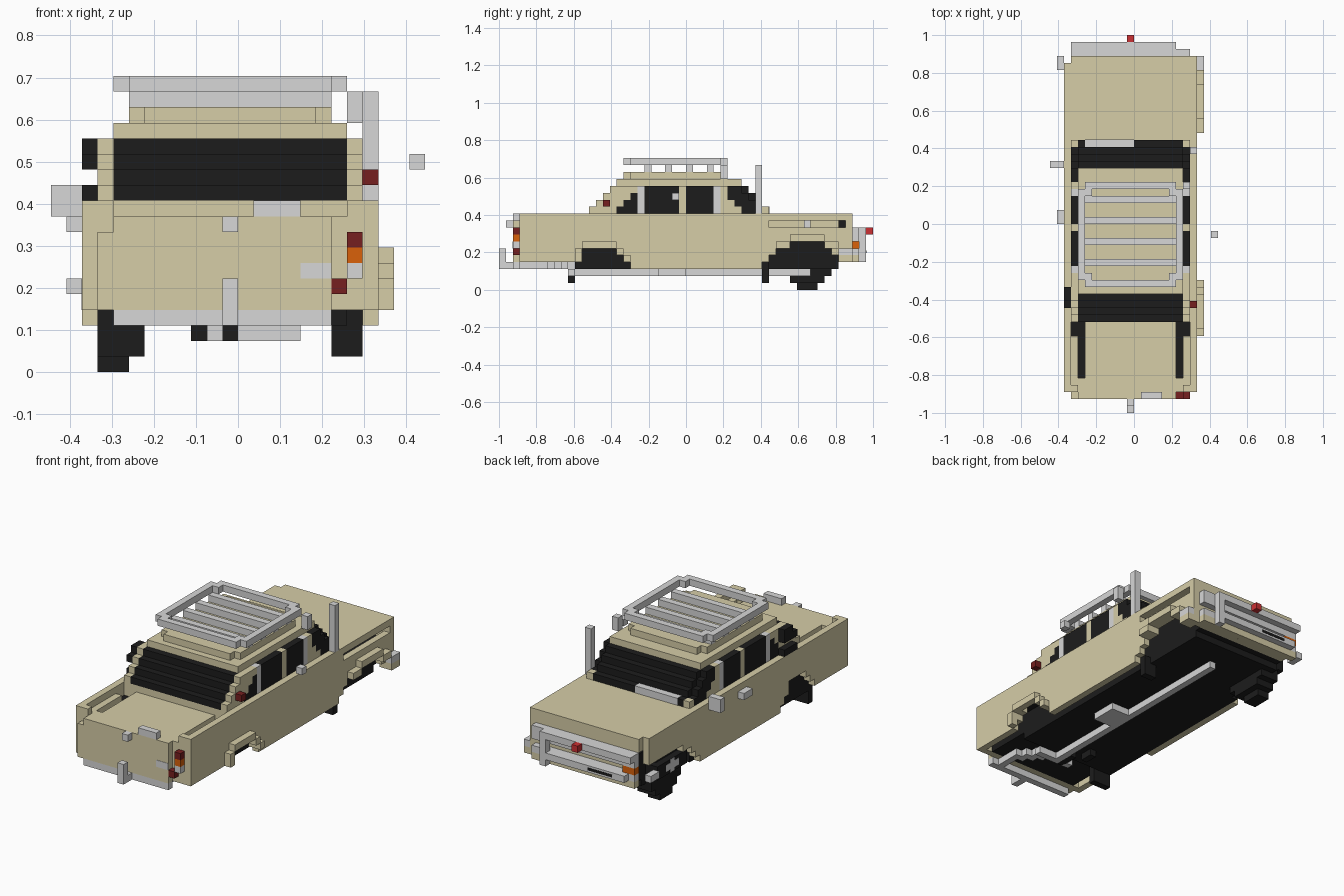
import bpy, bmesh

cube = bpy.data.objects.get("Cube")
if cube:
    bpy.data.objects.remove(cube)

U = 1 / 27  # one block


def material(name, r, g, b):
    m = bpy.data.materials.new(name)
    m.use_nodes = True
    m.diffuse_color = (r, g, b, 1)
    m.node_tree.nodes["Principled BSDF"].inputs["Base Color"].default_value = (r, g, b, 1)
    return m


TAN = material("sand paint", .67, .61, .39)
GREY = material("light grey metal", .68, .68, .68)
DARK = material("black glass and rubber", .012, .012, .012)
RED = material("dark red lamp", .18, .014, .014)
BRIGHT = material("bright red badge", .6, .03, .033)
ORANGE = material("orange lamp", .7, .12, .003)


def part(name, mat, *boxes):
    """Blocks given as x0, x1, y0, y1, z0, z1 in block units."""
    bm = bmesh.new()
    for x0, x1, y0, y1, z0, z1 in boxes:
        vs = bmesh.ops.create_cube(bm, size=U)["verts"]
        bmesh.ops.scale(bm, verts=vs, vec=(x1 - x0, y1 - y0, z1 - z0))
        bmesh.ops.translate(bm, verts=vs, vec=(U * (x0 + x1) / 2, U * (y0 + y1) / 2, U * (z0 + z1) / 2))
    me = bpy.data.meshes.new(name)
    bm.to_mesh(me)
    bm.free()
    me.materials.append(mat)
    ob = bpy.data.objects.new(name, me)
    bpy.context.collection.objects.link(ob)
    return ob


# Wheel opening rows: height -> (rear start, rear end, front start, front end)
arches = {3: (-16, -8, 11, 22), 4: (-16, -9, 12, 22), 5: (-15, -10, 13, 21), 6: (-14, -10, 15, 20)}


def side_panel(name, x, is_left):
    if is_left:  # slot under the hood edge
        rows = [(x, x + 1, -24, 24, 7, 9), (x, x + 1, -24, 12, 9, 11),
                (x, x + 1, 12, 24, 10, 11), (x, x + 1, 23, 24, 9, 10)]
    else:
        rows = [(x, x + 1, -24, 23, 7, 11)]
    for z, (a, b, c, d) in arches.items():
        if z > 3:
            rows.append((x, x + 1, -24, a, z, z + 1))
        rows.append((x, x + 1, b, c, z, z + 1))
        if z > 3 and is_left:
            rows.append((x, x + 1, d, 24, z, z + 1))
    part(name, TAN, *rows)


# Body shell
side_panel("left_side_panel", 8, True)
side_panel("right_side_panel", -10, False)
part("hood", TAN, (-9, 8, 12, 24, 10, 11), (-9, 8, 23, 24, 9, 10))
part("trunk_lid", TAN, (-7, 6, -25, -14, 9, 10), (-8, 7, -24, -22, 9, 10), (-8, -7, -25, -24, 9, 10))
part("tail_panel", TAN, (-9, 8, -24, -23, 4, 9), (-9, 6, -25, -24, 4, 9))
part("trunk_gutter", TAN, (-9, -8, -24, -16, 9, 10), (7, 8, -24, -16, 9, 10))
part("tail_corners", TAN, (-9, -8, -24, -23, 10, 11), (7, 8, -24, -23, 10, 11))
part("body_core", DARK, (-8, 7, -23, 23, 4, 8), (-8, 7, -22, -14, 8, 8.9),
     (-9, -8, -16, 12, 3, 9), (7, 8, -16, 12, 7, 9))
part("floor_pan", DARK, (-8, 7, -16, 22, 3, 4))
part("cowl", DARK, (-9, 8, -13, 12, 9, 11))
part("rear_cowl", TAN, (-9, 8, -14, -13, 9, 11))

# Wheel arch flares on the left
part("front_flare", TAN, (9, 10, 15, 20, 7, 8), (9, 10, 13, 15, 6, 7), (9, 10, 20, 22, 6, 7),
     (9, 10, 22, 24, 4, 5))
part("rear_flare", TAN, (9, 10, -15, -10, 6, 7), (9, 10, -16, -15, 4, 6),
     (9, 10, -10, -9, 5, 6), (9, 10, -9, -8, 4, 5))

# Stepped windows, pillars and cabin sides
for n, x in (("left", 7), ("right", -9)):
    rear, glass, grey, post = [], [], [], []
    for i in range(4):
        z = 11 + i
        front = (8, 7, 6, 6)[i]
        rear.append((x, x + 1, i - 14, i - 10, z, z + 1))
        for a, b, kind in ((i - 10, -7, glass), (-7, -6, grey), (-6, -1, glass), (-1, 0, post),
                           (0, 4, glass), (4, 5, grey), (5, front, post), (front, 11 - i, glass)):
            if b > a:
                kind.append((x, x + 1, a, b, z, z + 1))
    part(n + "_rear_quarter", TAN, *rear)
    part(n + "_side_windows", DARK, *glass)
    part(n + "_grey_pillars", GREY, *grey)
    part(n + "_door_posts", TAN, *post)
part("rear_window", DARK, *[(-8, 7, i - 14, i - 11, 11 + i, 12 + i) for i in range(4)])
part("windshield", DARK, *[(-8, 7, 9 - i, 12 - i, 11 + i, 12 + i) for i in range(4)])
part("cowl_corners", TAN, (-9, -8, 11, 12, 11, 12), (7, 8, 11, 12, 11, 12))
part("right_window_trim", DARK, (-10, -9, -12, -9, 11, 12), (-10, -9, -12, -9, 13, 14),
     (-10, -9, -11, -9, 14, 15))
part("roof", TAN, (-8, 7, -10, 8, 15, 16), (-7, 6, -8, 5, 16, 17), (-6, 5, -9, 6, 16, 17))
part("wiper", GREY, (-7, 0, 11, 12.05, 11, 12.05))

# Roof rack
part("rack_frame", GREY, (-8, -7, -8, 5, 18, 19), (6, 7, -8, 5, 18, 19),
     (-7, 6, -9, -8, 18, 19), (-7, 6, 5, 6, 18, 19),
     *[(x, x + 1, y, y + 1, 18, 19) for x in (-7, 5) for y in (-8, 4)])
part("rack_slats", GREY, *[(-7, 6, y, y + 1, 17, 18) for y in (-6, -3, 0, 3)])
part("rack_post", GREY, (7, 8, 5, 6, 16, 18))
part("antenna", GREY, (8, 9, 10, 11, 11, 18))

# Mirrors, handles and small trim
part("left_mirror", GREY, (11, 12, -2, -1, 13, 14))
part("right_mirror", GREY, (-12, -10, 8, 9, 10, 12))
part("right_handle", GREY, (-11, -10, 0, 2, 9, 10))
part("side_markers", GREY, (-11, -10, 22, 24, 5, 6), (9, 10, 22, 24, 5, 6))
part("engine_bay_fitting", GREY, (0, 1, 17, 18, 8, 10))
part("battery", DARK, (4, 6, 22, 23, 8, 10))
part("left_red_light", RED, (8, 9, -12, -11, 12, 13))

# Tail end details
part("tail_lights", RED, (7, 8, -25, -24, 8, 9), (6, 7, -25, -24, 5, 6))
part("tail_indicator", ORANGE, (7, 8, -25, -24, 7, 8))
part("tail_reverse_light", GREY, (4, 6, -25.05, -24, 6, 7), (7, 8, -25, -24, 6, 7))
part("trunk_badge", GREY, (1, 4, -25, -24, 10, 11))
part("trunk_latch", GREY, (-1, 0, -26, -25, 9, 10))
part("rear_bumper", GREY, (-8, 6, -25, -24, 3, 4))
part("tow_hitch", GREY, (-1, 0, -27, -24, 3, 4), (-1, 0, -27, -26, 4, 6))

# Nose details
part("grille", GREY, (-9, 8, 24, 25, 7, 9), (-9, 6, 25, 26, 8, 9))
part("grille_back", TAN, (-8, 8, 23, 24, 4, 9))
part("front_bumper", GREY, (-9, 8, 24, 25, 5, 6), (-8, 6, 25, 26, 5, 6))
part("front_valance", TAN, (-9, 8, 24, 25, 4, 5))
part("bumper_slots", DARK, (-6, -2, 25, 26.05, 5.3, 5.7))
part("bumper_guard", GREY, (5, 6, 25, 26, 4, 8))
part("nose_badge", BRIGHT, (-1, 0, 26, 27, 8, 9))
part("nose_indicator", ORANGE, (-9, -7, 24, 25, 6, 7))

# Running gear
part("front_wheel", DARK, (-9, -7, 16, 19, 0, 1), (-9, -6, 15, 20, 1, 2),
     (-9, -6, 14, 21, 2, 4), (-10, -6, 14, 21, 4, 6), (-9, -6, 15, 20, 6, 8))
part("wheel_hub", GREY, (-10.03, -10, 17, 18, 4, 6), (-10.03, -10, 16, 19, 4.5, 5.5))
part("mud_flaps", DARK, (6, 8, 11, 12, 1, 4), (-9, -6, -17, -16, 1, 4))
part("drive_shaft", GREY, (0, 1, -17, 18, 2, 3))
part("muffler", GREY, (0, 4, -4, 0, 2, 3))
part("axle_blocks", DARK, (-3, -2, -14, -12, 2, 3), (-1, 0, -17, -14, 2, 3))
part("exhaust", GREY, (-2, 4, -17, -16, 2, 3),
     *[(i, i + 1, -18 - i, -16 - i, 3, 4) for i in range(5)], (4, 5, -24, -20, 3, 4))
